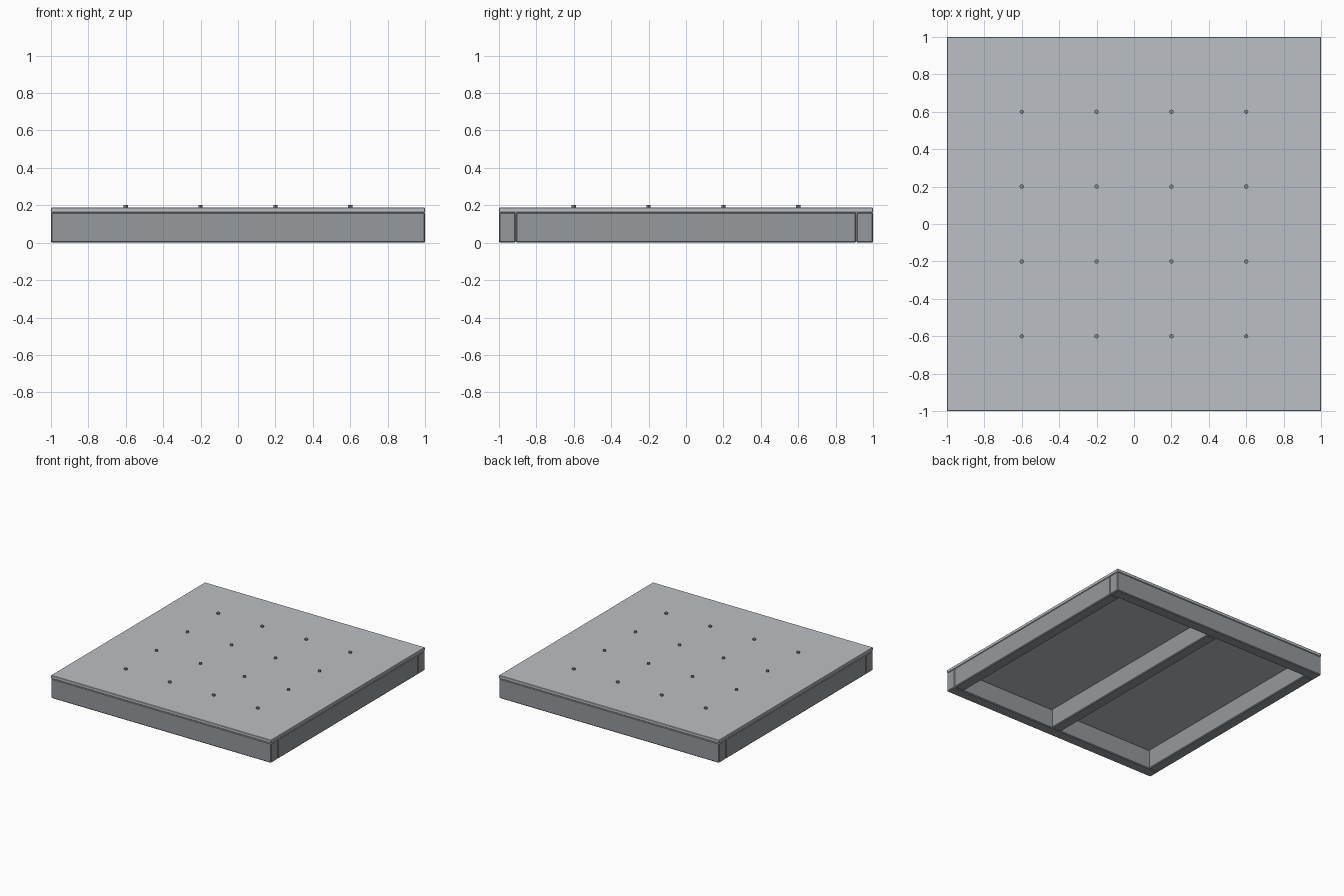
import bpy

if "Cube" in bpy.data.objects:
    bpy.data.objects.remove(bpy.data.objects["Cube"])

def material(name, rgb):
    mat = bpy.data.materials.new(name)
    mat.diffuse_color = (*rgb, 1)
    mat.use_nodes = True
    mat.node_tree.nodes["Principled BSDF"].inputs["Base Color"].default_value = mat.diffuse_color
    return mat

PLATE = material("plate_grey", (0.50, 0.52, 0.55))
FRAME = material("frame_grey", (0.30, 0.32, 0.34))
SCREW = material("screw_grey", (0.25, 0.26, 0.28))

def beveled_box(name, lo, hi, bevel, mat):
    """Axis-aligned box between two corners with chamfered edges."""
    bpy.ops.mesh.primitive_cube_add(size=1, location=[(a + b) / 2 for a, b in zip(lo, hi)])
    ob = bpy.context.object
    ob.name = name
    ob.scale = [b - a for a, b in zip(lo, hi)]
    bpy.ops.object.transform_apply(location=False, rotation=False, scale=True)
    mod = ob.modifiers.new("bevel", 'BEVEL')
    mod.width = bevel
    mod.segments = 1
    ob.data.materials.append(mat)
    return ob

W = 0.09      # beam width
H = 0.162     # frame height
TOP = 0.188   # top of the deck plate
IN = 1 - W

# Front and back beams run the full width
beveled_box("front_beam", (-1, -1, 0), (1, -IN, H), 0.006, FRAME)
beveled_box("back_beam", (-1, IN, 0), (1, 1, H), 0.006, FRAME)

# Side beams and centre joist fit between them
for name, x in (("left_beam", -1 + W / 2), ("right_beam", 1 - W / 2), ("centre_joist", 0)):
    beveled_box(name, (x - W / 2, -IN, 0), (x + W / 2, IN, H), 0.006, FRAME)

# Deck plate
beveled_box("deck_plate", (-1, -1, H), (1, 1, TOP), 0.003, PLATE)

# Grid of screw heads
for i in range(4):
    for j in range(4):
        bpy.ops.mesh.primitive_cylinder_add(
            vertices=12, radius=0.0115, depth=0.026,
            location=(-0.6 + 0.4 * i, -0.6 + 0.4 * j, TOP))
        screw = bpy.context.object
        screw.name = f"screw_head_{i}_{j}"
        screw.data.materials.append(SCREW)
        bpy.ops.object.shade_smooth_by_angle()
